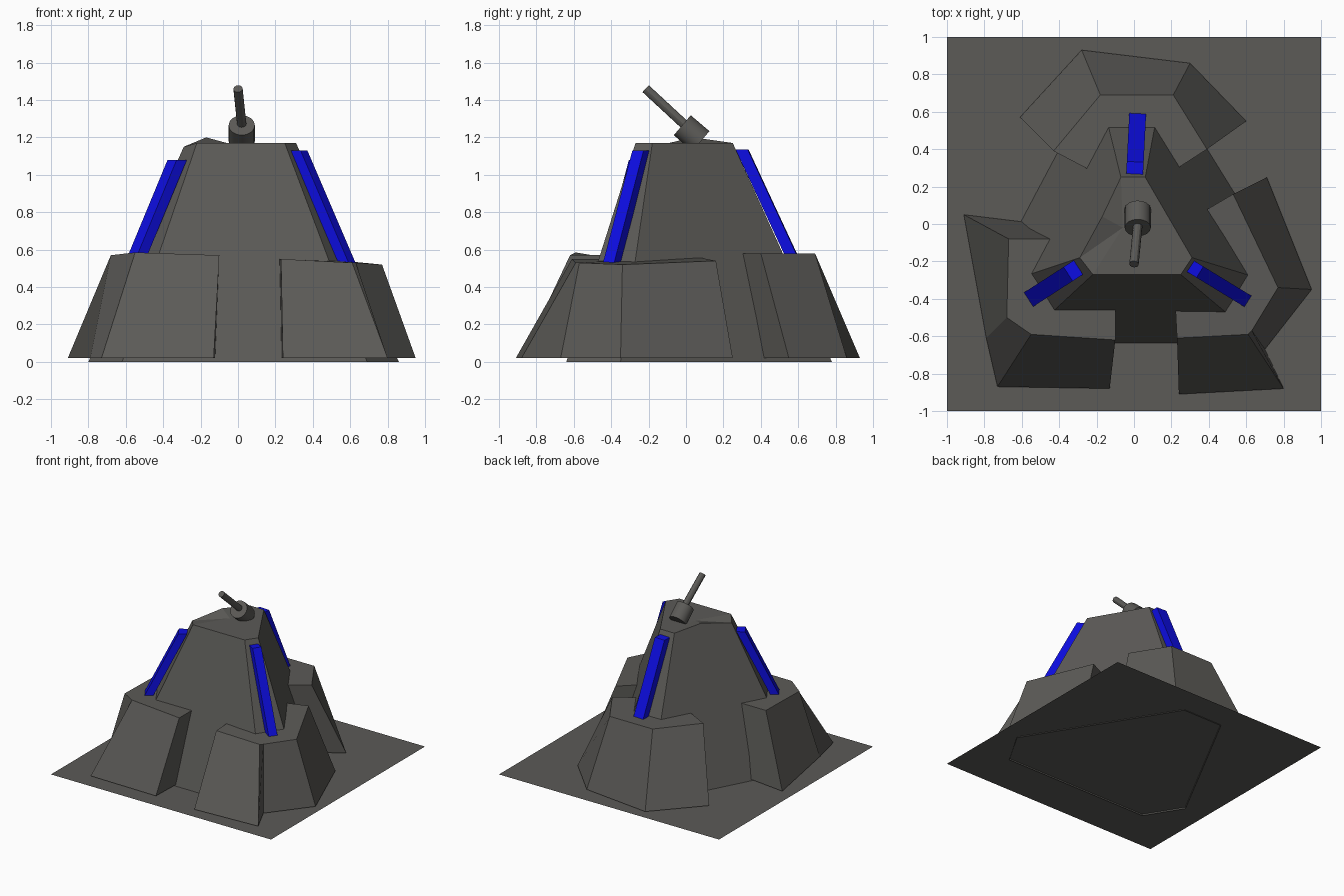
import bpy
from mathutils import Vector

if "Cube" in bpy.data.objects:
    bpy.data.objects.remove(bpy.data.objects["Cube"])


def paint(name, color):
    mat = bpy.data.materials.new(name)
    mat.diffuse_color = color
    mat.use_nodes = True
    mat.node_tree.nodes["Principled BSDF"].inputs["Base Color"].default_value = mat.diffuse_color
    return mat


blue = paint("blue", (0.004, 0.004, 0.76, 1))
dark = paint("dark_grey", (0.106, 0.103, 0.095, 1))


def make_object(name, verts, faces, mat):
    mesh = bpy.data.meshes.new(name)
    mesh.from_pydata(verts, [], faces)
    mesh.validate()
    mesh.materials.append(mat)
    obj = bpy.data.objects.new(name, mesh)
    bpy.context.collection.objects.link(obj)
    return obj


def loft(name, base, top, base_z, top_z, mat=dark, apex=None):
    """Sloped shell between two counter-clockwise outlines, capped on top (fanned if apex)."""
    n = len(base)
    zs = top_z if isinstance(top_z, (list, tuple)) else [top_z] * n
    verts = [(x, y, base_z) for x, y in base]
    verts += [(x, y, z) for (x, y), z in zip(top, zs)]
    faces = [(i, (i + 1) % n, n + (i + 1) % n, n + i) for i in range(n)]
    if apex:
        verts.append(apex)
        faces += [(n + i, n + (i + 1) % n, 2 * n) for i in range(n)]
    else:
        faces.append(tuple(range(n, 2 * n)))
    return make_object(name, verts, faces, mat)


def rod(name, start, end, radius, sides):
    a, b = Vector(start), Vector(end)
    bpy.ops.mesh.primitive_cylinder_add(vertices=sides, radius=radius,
                                        depth=(b - a).length, location=(a + b) / 2)
    obj = bpy.context.object
    obj.name = name
    obj.rotation_euler = (b - a).to_track_quat('Z', 'Y').to_euler()
    obj.data.materials.append(dark)
    bpy.ops.object.shade_smooth_by_angle()
    return obj


def strut(name, bottom, top, width=0.09, depth=0.065):
    """Leaning bar with level ends, facing away from the centre."""
    a, b = Vector(bottom), Vector(top)
    out = a - b
    out.z = 0
    out.normalize()
    side = Vector((-out.y, out.x, 0))
    corners = [out * (s * depth / 2) + side * (t * width / 2)
               for s, t in ((1, -1), (1, 1), (-1, 1), (-1, -1))]
    loft(name, [(a + c).xy for c in corners], [(b + c).xy for c in corners], a.z, b.z, blue)


# Ground sheet
make_object("ground_plate", [(-1, -1, 0.01), (1, -1, 0.01), (1, 1, 0.01), (-1, 1, 0.01)],
            [(0, 1, 2, 3)], dark)

# Core: triangular tower with cut corners, one roof edge slightly raised
loft("core_tower",
     [(-0.62, -0.64), (0.69, -0.64), (0.86, -0.35), (0.16, 0.78), (-0.20, 0.78),
      (-0.53, 0.16), (-0.80, -0.35)],
     [(-0.22, -0.27), (0.25, -0.27), (0.31, -0.18), (0.06, 0.25), (-0.07, 0.25),
      (-0.17, 0.04), (-0.29, -0.18)],
     0.0, [1.17, 1.17, 1.17, 1.17, 1.17, 1.20, 1.15], apex=(-0.06, -0.02, 1.17))

# Bent armour blocks wrapped round each corner; the last two points lie inside the core
loft("armour_left",
     [(-0.91, 0.05), (-0.79, -0.61), (-0.73, -0.87), (-0.13, -0.88), (-0.12, -0.55), (-0.50, 0.0)],
     [(-0.67, -0.08), (-0.68, -0.50), (-0.55, -0.59), (-0.10, -0.62), (-0.10, -0.42), (-0.42, -0.08)],
     0.02, [0.57, 0.57, 0.585, 0.57, 0.57, 0.57])
loft("armour_right",
     [(0.24, -0.91), (0.80, -0.88), (0.70, -0.67), (0.95, -0.35), (0.71, 0.25),
      (0.45, 0.10), (0.23, -0.55)],
     [(0.23, -0.61), (0.61, -0.59), (0.63, -0.57), (0.77, -0.34), (0.53, 0.16),
      (0.36, 0.06), (0.22, -0.42)],
     0.02, [0.55, 0.53, 0.53, 0.52, 0.54, 0.56, 0.55])
loft("armour_back",
     [(0.60, 0.55), (0.30, 0.86), (-0.28, 0.93), (-0.61, 0.57), (-0.30, 0.36), (0.28, 0.36)],
     [(0.39, 0.40), (0.21, 0.69), (-0.18, 0.69), (-0.43, 0.39), (-0.24, 0.29), (0.22, 0.29)],
     0.02, 0.58)

# Blue corner struts
strut("strut_left", (-0.565, -0.405, 0.5), (-0.325, -0.25, 1.08))
strut("strut_right", (0.595, -0.405, 0.5), (0.325, -0.24, 1.13), width=0.07)
strut("strut_back", (0.02, 0.595, 0.5), (0.005, 0.30, 1.135))

# Tilted gun on the roof
rod("gun_mount", (0.02, 0.08, 1.18), (0.02, -0.02, 1.265), 0.07, 16)
rod("gun_barrel", (0.02, -0.01, 1.27), (0.0, -0.215, 1.46), 0.025, 12)
